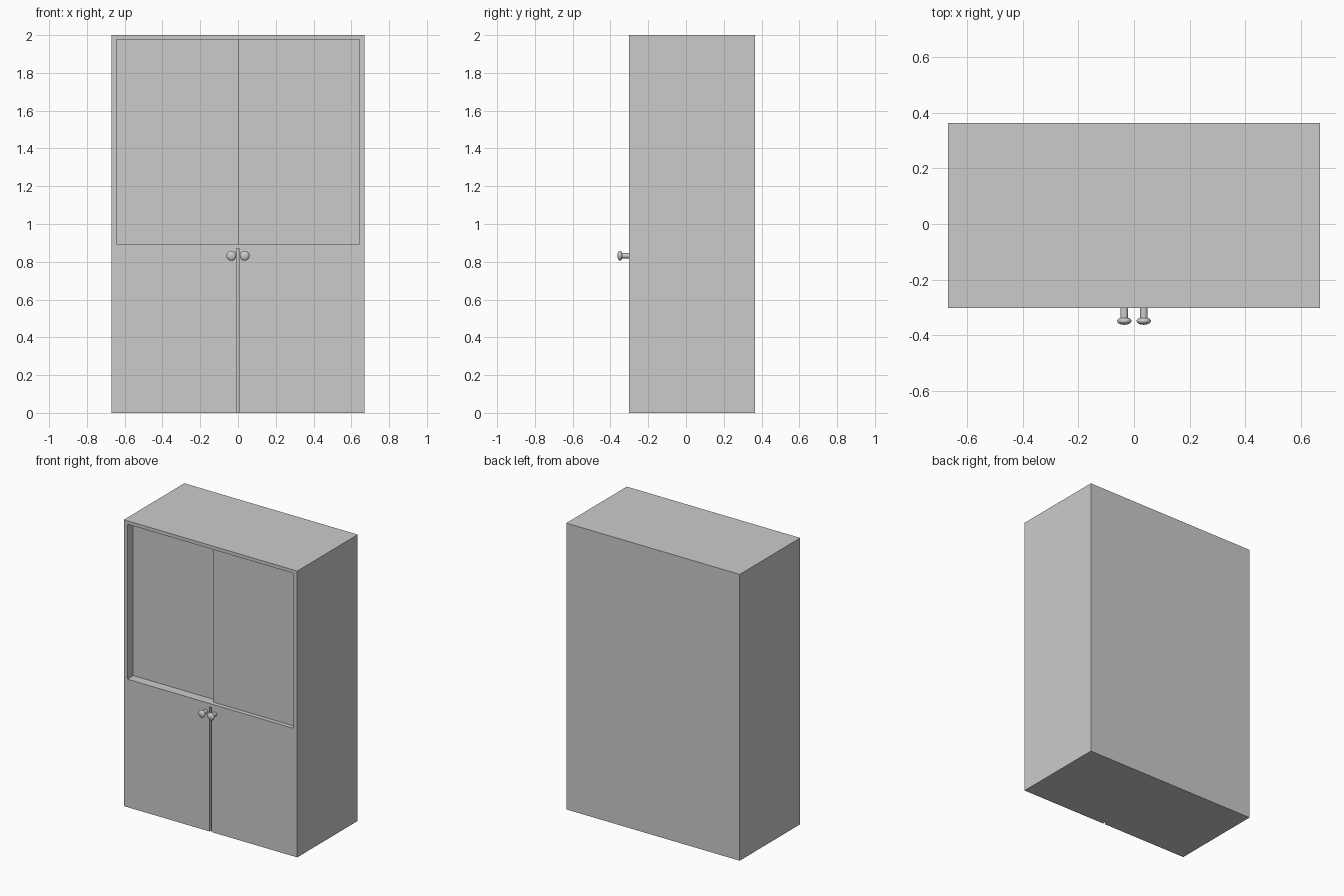
import bpy, bmesh, math
from mathutils import Vector

if "Cube" in bpy.data.objects:
    bpy.data.objects.remove(bpy.data.objects["Cube"])

FRONT, BACK = -0.303, 0.364


def add_object(name, bm):
    bmesh.ops.recalc_face_normals(bm, faces=bm.faces[:])
    mesh = bpy.data.meshes.new(name)
    bm.to_mesh(mesh)
    bm.free()
    obj = bpy.data.objects.new(name, mesh)
    bpy.context.collection.objects.link(obj)
    return obj


def box(name, x0, x1, y0, y1, z0, z1):
    bm = bmesh.new()
    bmesh.ops.create_cube(bm, size=1)
    for v in bm.verts:
        v.co = Vector((x1 if v.co.x > 0 else x0,
                       y1 if v.co.y > 0 else y0,
                       z1 if v.co.z > 0 else z0))
    return add_object(name, bm)


def cut(target, cutter):
    mod = target.modifiers.new("cut", 'BOOLEAN')
    mod.operation = 'DIFFERENCE'
    mod.solver = 'EXACT'
    mod.object = cutter
    bpy.context.view_layer.objects.active = target
    bpy.ops.object.modifier_apply(modifier=mod.name)
    bpy.data.objects.remove(cutter)


# Cabinet body with the upper opening and the gap between the lower doors
body = box("cabinet_body", -0.67, 0.67, FRONT, BACK, 0, 2)
cut(body, box("opening_cutter", -0.643, 0.643, FRONT - 0.1, FRONT + 0.1, 0.894, 1.976))
cut(body, box("gap_cutter", -0.0075, 0.0075, FRONT - 0.1, FRONT + 0.025, -0.1, 0.87))

# Two sliding doors on separate tracks, the right one in front
box("sliding_door_left", -0.643, 0.04, FRONT + 0.065, FRONT + 0.1, 0.894, 1.976)
box("sliding_door_right", 0, 0.643, FRONT + 0.03, FRONT + 0.065, 0.894, 1.976)

# Turned door knob: stem plus flattened round head, mirrored to the other door
profile = [(0.014, FRONT + 0.003), (0.014, -0.339)]
for i in range(9):
    a = math.radians(50 - 140 * i / 8)
    profile.append((0.026 * math.cos(a), -0.349 + 0.014 * math.sin(a)))
profile[-1] = (0, -0.363)
profile.insert(0, (0, FRONT + 0.003))
KX, KZ = 0.035, 0.832
bm = bmesh.new()
verts = [bm.verts.new((KX + r, y, KZ)) for r, y in profile]
edges = [bm.edges.new(pair) for pair in zip(verts, verts[1:])]
bmesh.ops.spin(bm, geom=verts + edges, cent=(KX, 0, KZ), axis=(0, 1, 0),
               angle=math.tau, steps=32, use_duplicate=False)
bmesh.ops.remove_doubles(bm, verts=bm.verts[:], dist=1e-5)
knobs = add_object("door_knobs", bm)
knobs.modifiers.new("mirror", 'MIRROR')

bpy.ops.object.select_all(action='DESELECT')
knobs.select_set(True)
bpy.context.view_layer.objects.active = knobs
bpy.ops.object.shade_smooth_by_angle(angle=math.radians(35))
